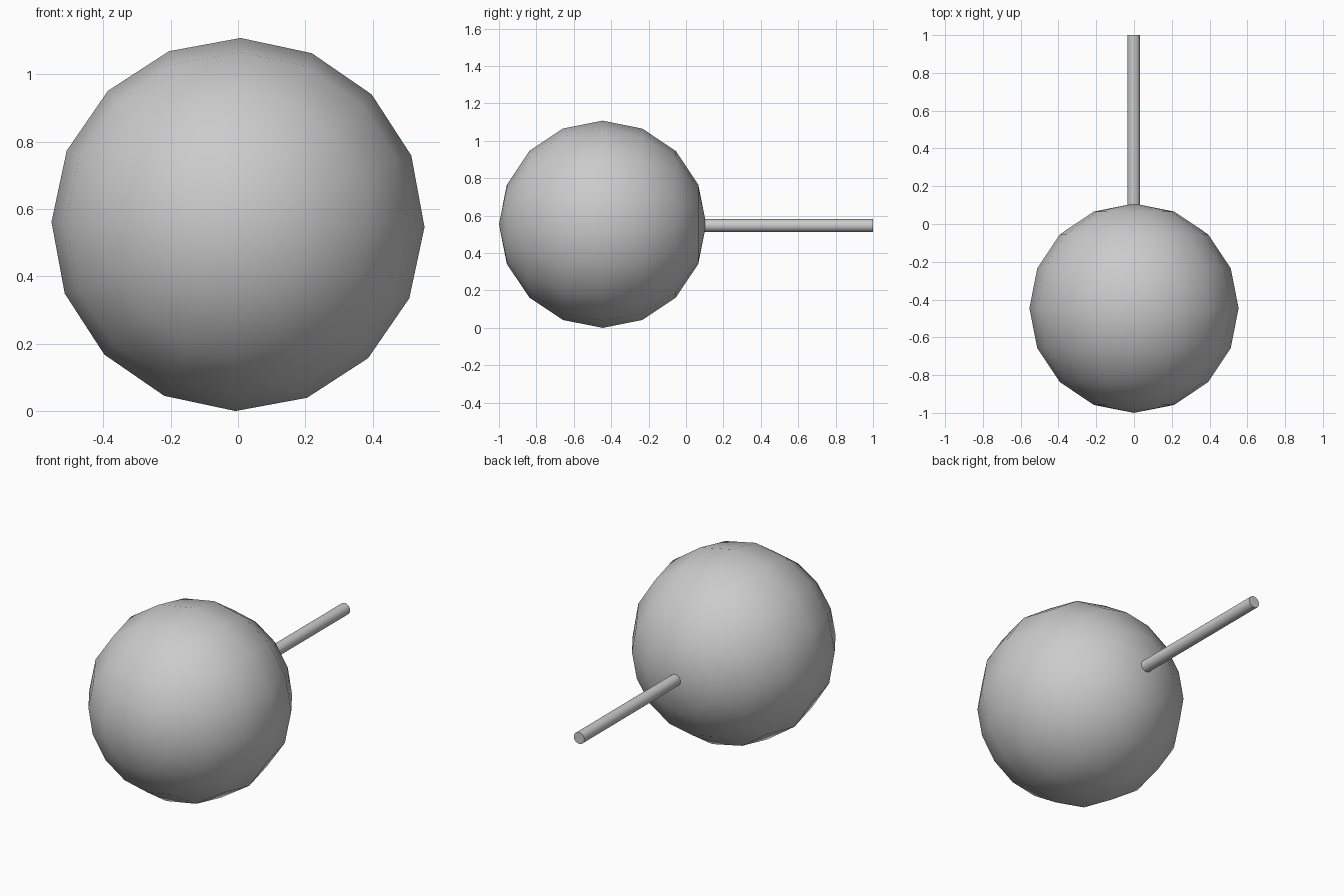
import bpy
from math import radians

if "Cube" in bpy.data.objects:
    bpy.data.objects.remove(bpy.data.objects["Cube"])

R = 0.554

# Candy ball: low-poly smooth sphere whose poles lie along y
bpy.ops.mesh.primitive_uv_sphere_add(
    segments=16, ring_count=8, radius=R, location=(0, R - 1, R),
    rotation=(radians(-90), radians(0.8), 0))
ball = bpy.context.object
ball.name = "candy_ball"
bpy.ops.object.shade_smooth()

# Stick: thin rod running back from inside the ball
start, end = -0.05, 1.0
bpy.ops.mesh.primitive_cylinder_add(
    vertices=32, radius=0.034, depth=end - start,
    location=(-0.001, (start + end) / 2, 0.547),
    rotation=(radians(-90), 0, 0))
stick = bpy.context.object
stick.name = "stick"
bpy.ops.object.shade_smooth_by_angle(angle=radians(40))
